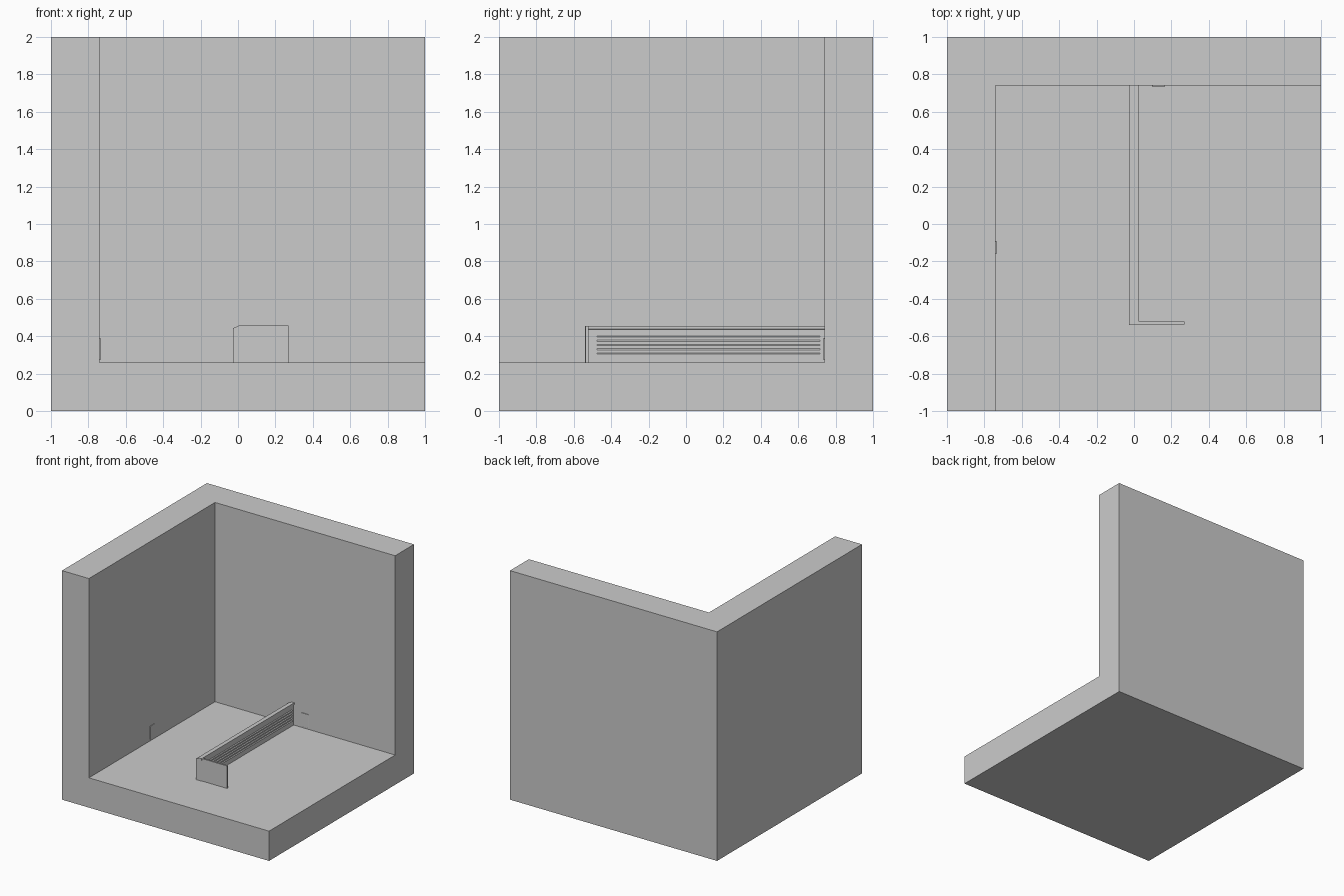
import bpy, bmesh

if "Cube" in bpy.data.objects:
    bpy.data.objects.remove(bpy.data.objects["Cube"])


def box(name, lo, hi, bevel=0.0):
    bm = bmesh.new()
    bmesh.ops.create_cube(bm, size=1)
    for v in bm.verts:
        v.co = [lo[i] + (v.co[i] + 0.5) * (hi[i] - lo[i]) for i in range(3)]
    mesh = bpy.data.meshes.new(name)
    bm.to_mesh(mesh)
    bm.free()
    ob = bpy.data.objects.new(name, mesh)
    bpy.context.collection.objects.link(ob)
    if bevel:
        m = ob.modifiers.new("bevel", 'BEVEL')
        m.width = bevel
        m.segments = 2
    return ob


def extrude_y(name, profile, y0, y1):
    bm = bmesh.new()
    face = bm.faces.new([bm.verts.new((x, y0, z)) for x, z in profile])
    out = bmesh.ops.extrude_face_region(bm, geom=[face])
    for v in out["geom"]:
        if isinstance(v, bmesh.types.BMVert):
            v.co.y = y1
    bmesh.ops.recalc_face_normals(bm, faces=bm.faces)
    mesh = bpy.data.meshes.new(name)
    bm.to_mesh(mesh)
    bm.free()
    ob = bpy.data.objects.new(name, mesh)
    bpy.context.collection.objects.link(ob)
    return ob


# Room corner: a block with its open volume cut away
room = box("room_corner", (-1, -1, 0), (1, 1, 2))
cutter = box("room_cutter", (-0.74, -1.5, 0.26), (1.5, 0.74, 2.5))
cut = room.modifiers.new("cut", 'BOOLEAN')
cut.object = cutter
cut.solver = 'EXACT'
bpy.context.view_layer.objects.active = room
bpy.ops.object.modifier_apply(modifier="cut")
bpy.data.objects.remove(cutter)

# Low partition with a sloped top and a small lip on the right side
extrude_y("partition", [(-0.027, 0.26), (-0.027, 0.443), (0.004, 0.456),
                        (0.026, 0.456), (0.026, 0.44), (0.02, 0.437),
                        (0.02, 0.26)], -0.54, 0.74)

# End panel
box("end_panel", (0.02, -0.536, 0.26), (0.27, -0.522, 0.456))

# Louvre grille on the partition
for i in range(5):
    z = 0.297 + i * 0.0225
    extrude_y(f"grille_slat_{i + 1}", [(0.019, z), (0.026, z), (0.026, z + 0.008),
                                       (0.019, z + 0.016)], -0.475, 0.715)

# Wall plates
box("left_wall_plate", (-0.745, -0.16, 0.272), (-0.735, -0.092, 0.39), 0.002)
box("back_wall_plate", (0.097, 0.735, 0.272), (0.165, 0.745, 0.39), 0.002)
